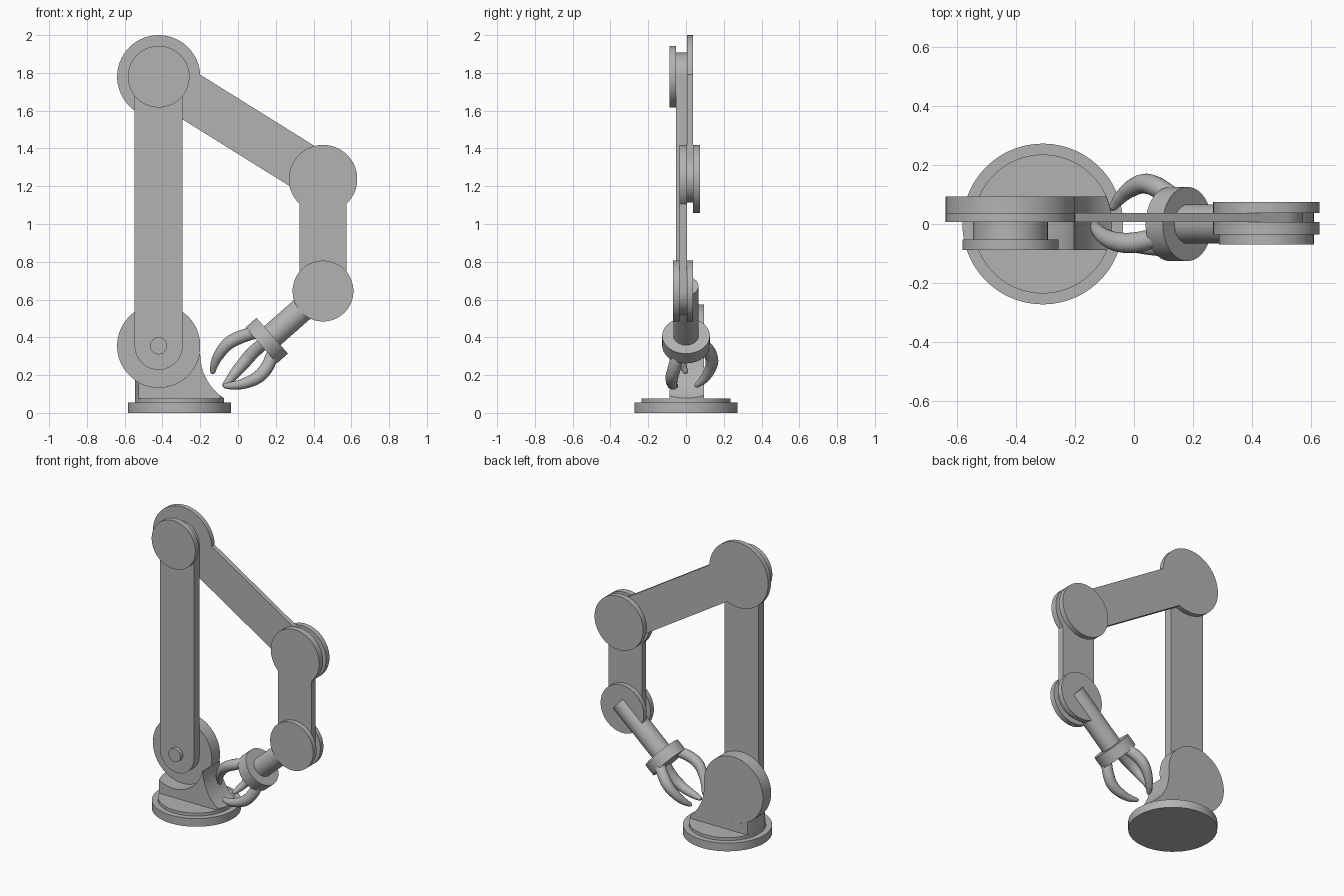
import bpy, bmesh, math
from mathutils import Vector

cube = bpy.data.objects.get("Cube")
if cube:
    bpy.data.objects.remove(cube)

grey = bpy.data.materials.new("plain_grey")
grey.use_nodes = True
GREY = (0.45, 0.45, 0.45, 1)
grey.diffuse_color = GREY
grey.node_tree.nodes["Principled BSDF"].inputs["Base Color"].default_value = GREY

parts = []


def add_object(name, data):
    obj = bpy.data.objects.new(name, data)
    bpy.context.collection.objects.link(obj)
    data.materials.clear()
    data.materials.append(grey)
    parts.append(obj)
    return obj


def arc(centre, r, start, end, steps=48):
    return [(centre[0] + r * math.cos(start + (end - start) * i / steps),
             centre[1] + r * math.sin(start + (end - start) * i / steps))
            for i in range(steps + 1)]


def plate(name, outline, y0, y1):
    """Extrude an x-z outline from y0 to y1."""
    bm = bmesh.new()
    face = bm.faces.new([bm.verts.new((x, y0, z)) for x, z in outline])
    grown = bmesh.ops.extrude_face_region(bm, geom=[face])["geom"]
    bmesh.ops.translate(bm, vec=(0, y1 - y0, 0),
                        verts=[v for v in grown if isinstance(v, bmesh.types.BMVert)])
    bmesh.ops.recalc_face_normals(bm, faces=bm.faces)
    mesh = bpy.data.meshes.new(name)
    bm.to_mesh(mesh)
    bm.free()
    return add_object(name, mesh)


def disc(name, centre, r, y0, y1):
    return plate(name, arc(centre, r, 0, 2 * math.pi, 96)[:-1], y0, y1)


def link(name, a, ra, b, rb, half_width, y0, y1):
    """A straight bar joining two round ends, as one outline."""
    heading = math.atan2(b[1] - a[1], b[0] - a[0])
    ta, tb = math.asin(half_width / ra), math.asin(half_width / rb)
    outline = arc(a, ra, heading + ta, heading + 2 * math.pi - ta)
    outline += arc(b, rb, heading - math.pi + tb, heading + math.pi - tb)
    return plate(name, outline, y0, y1)


def cylinder(name, start, end, r):
    start, end = Vector(start), Vector(end)
    bm = bmesh.new()
    bmesh.ops.create_cone(bm, cap_ends=True, segments=96, radius1=r, radius2=r,
                          depth=(end - start).length)
    mesh = bpy.data.meshes.new(name)
    bm.to_mesh(mesh)
    bm.free()
    obj = add_object(name, mesh)
    obj.rotation_mode = 'QUATERNION'
    obj.rotation_quaternion = (end - start).to_track_quat('Z', 'Y')
    obj.location = (start + end) / 2
    return obj


def baked_mesh(obj):
    depsgraph = bpy.context.evaluated_depsgraph_get()
    return bpy.data.meshes.new_from_object(obj.evaluated_get(depsgraph))


# Joint centres in x-z
SHOULDER, TOP = (-0.42, 0.355), (-0.42, 1.78)
ELBOW, WRIST = (0.45, 1.238), (0.45, 0.645)
BASE_X = -0.31

# Round base
cylinder("base_disc", (BASE_X, 0, 0), (BASE_X, 0, 0.055), 0.273)
cylinder("base_step", (BASE_X, 0, 0.055), (BASE_X, 0, 0.075), 0.236)

# Foot: cradle with a flared side, trimmed to the round base
left = -math.acos(-0.15 / 0.22)
outline = [(-0.57, 0.06)] + arc(SHOULDER, 0.22, left, -0.2)
outline += arc((0.077, 0.31), 0.277, math.pi, math.pi + math.radians(59), 24)
outline += [(-0.06, 0.06)]
foot = plate("shoulder_foot", outline, -0.088, 0.094)
cutter = cylinder("foot_trim", (BASE_X, 0, 0.03), (BASE_X, 0, 0.6), 0.235)
trim = foot.modifiers.new("trim", 'BOOLEAN')
trim.operation, trim.object, trim.solver = 'INTERSECT', cutter, 'EXACT'
bpy.context.view_layer.update()
trimmed = baked_mesh(foot)
foot.modifiers.clear()
foot.data = trimmed
parts.remove(cutter)
bpy.data.objects.remove(cutter)

# Shoulder and upright
disc("shoulder_disc", SHOULDER, 0.22, 0.006, 0.094)
link("upright_arm", SHOULDER, 0.127, TOP, 0.127, 0.127, -0.052, 0.006)
disc("shoulder_pin", SHOULDER, 0.045, -0.078, -0.05)
disc("top_cap", TOP, 0.163, -0.088, -0.052)

# Sloping arm, elbow and lower arm
link("sloping_arm", TOP, 0.22, ELBOW, 0.125, 0.125, 0.006, 0.038)
disc("elbow_cap", ELBOW, 0.181, 0.038, 0.074)
link("lower_arm", ELBOW, 0.181, WRIST, 0.125, 0.125, -0.035, 0.006)
disc("wrist_front_cap", WRIST, 0.161, -0.07, -0.035)
disc("wrist_back_cap", WRIST, 0.161, 0.006, 0.038)

# Gripper tube and collar
axis = Vector((-0.75, 0, -0.66)).normalized()
side = Vector((0, 1, 0))
up = Vector((axis.z, 0, -axis.x))
wrist = Vector((WRIST[0], 0, WRIST[1]))
cylinder("gripper_tube", wrist - axis * 0.04, wrist + axis * 0.38, 0.066)
cylinder("gripper_collar", wrist + axis * 0.358, wrist + axis * 0.436, 0.126)
palm = wrist + axis * 0.436

# Three tapering fingers: distance out, spread, twist, thickness
steps = [(-0.02, 0.085, 0, 0.033), (0.06, 0.125, 0, 0.035), (0.12, 0.137, -3, 0.034),
         (0.19, 0.122, -8, 0.029), (0.25, 0.092, -17, 0.022), (0.285, 0.064, -28, 0.014),
         (0.292, 0.058, -31, 0.007)]
for n in range(3):
    curve = bpy.data.curves.new("finger_path", 'CURVE')
    curve.dimensions = '3D'
    curve.bevel_depth, curve.bevel_resolution = 1, 6
    curve.use_fill_caps = True
    spline = curve.splines.new('BEZIER')
    spline.bezier_points.add(len(steps) - 1)
    for point, (out, spread, twist, thick) in zip(spline.bezier_points, steps):
        angle = math.radians(120 * n + twist)
        point.co = palm + axis * out + (side * math.cos(angle) + up * math.sin(angle)) * spread
        point.radius = thick
        point.handle_left_type = point.handle_right_type = 'AUTO'
    path = bpy.data.objects.new("finger_path", curve)
    bpy.context.collection.objects.link(path)
    bpy.context.view_layer.update()
    add_object(f"finger_{n + 1}", baked_mesh(path))
    bpy.data.objects.remove(path)

# Smooth the round walls, keep the rims sharp
bpy.ops.object.select_all(action='DESELECT')
for obj in parts:
    obj.select_set(True)
bpy.context.view_layer.objects.active = parts[0]
bpy.ops.object.shade_smooth_by_angle(angle=math.radians(35))
